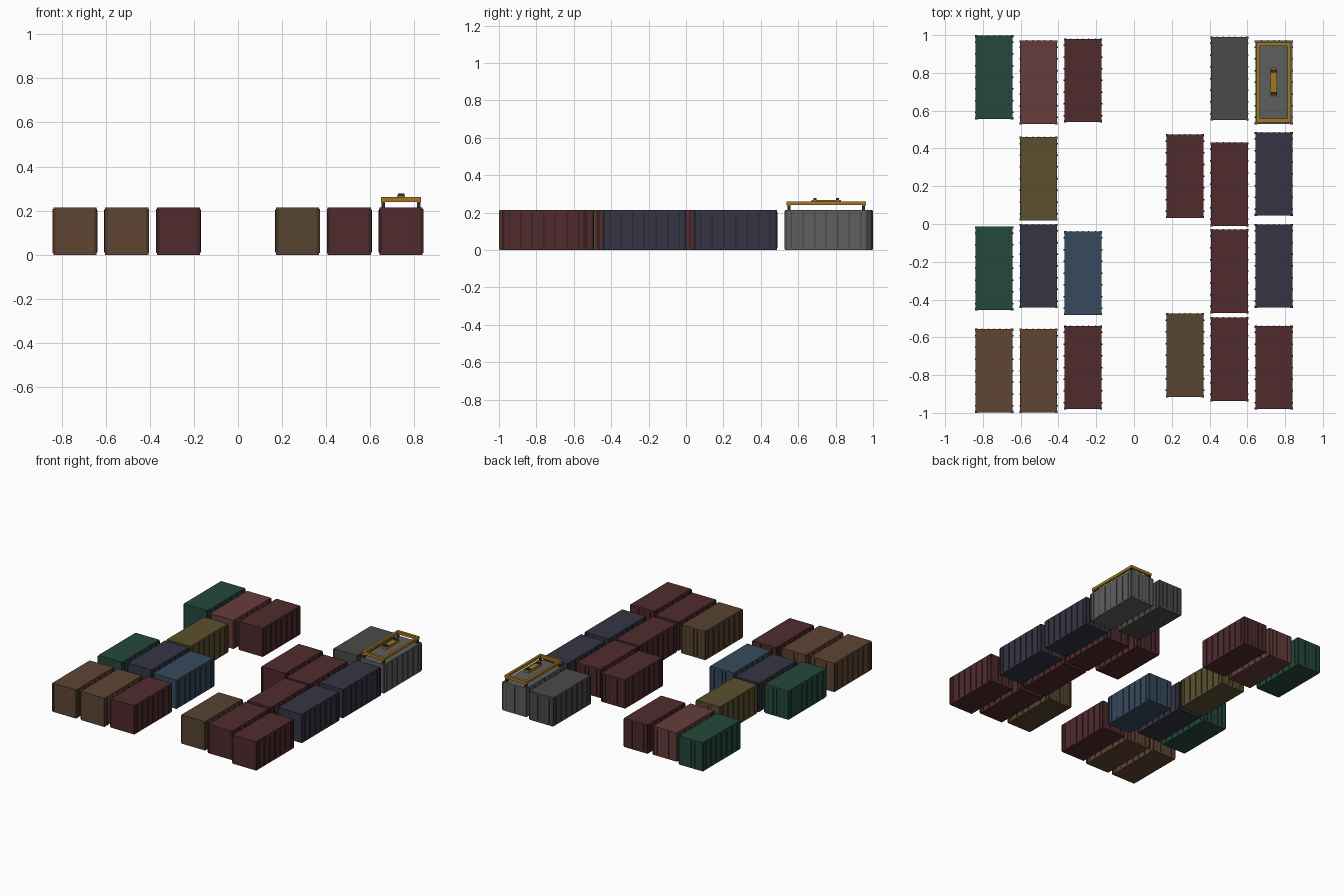
import bpy, bmesh
from mathutils import Matrix, Vector

if "Cube" in bpy.data.objects:
    bpy.data.objects.remove(bpy.data.objects["Cube"])

W, L, H = 0.196, 0.441, 0.215   # container body size


def material(name, rgb):
    m = bpy.data.materials.new(name)
    m.diffuse_color = (*rgb, 1)
    m.use_nodes = True
    m.node_tree.nodes["Principled BSDF"].inputs["Base Color"].default_value = m.diffuse_color
    return m


def add_box(bm, centre, size, slot=0):
    made = bmesh.ops.create_cube(bm, size=1, matrix=Matrix.Translation(Vector(centre)) @ Matrix.Diagonal((*size, 1)))
    for f in {f for v in made["verts"] for f in v.link_faces}:
        f.material_index = slot


def finish(bm, name, mats):
    me = bpy.data.meshes.new(name)
    bm.to_mesh(me)
    bm.free()
    for m in mats:
        me.materials.append(m)
    return me


def place(name, me, loc=(0, 0, 0)):
    ob = bpy.data.objects.new(name, me)
    ob.location = loc
    bpy.context.collection.objects.link(ob)
    return ob


def container_mesh(name, rgb):
    paint = material(name + "_paint", rgb)
    trim = material(name + "_trim", [c * 0.6 for c in rgb])
    bm = bmesh.new()
    add_box(bm, (0, 0, H / 2), (W, L, H))
    # vertical ribs along both long sides
    for s in (-1, 1):
        for i in range(7):
            add_box(bm, (s * W / 2, (i - 3) * 0.062, H / 2), (0.008, 0.008, H - 0.024), 1)
        # corner posts
        for e in (-1, 1):
            add_box(bm, (s * (W / 2 - 0.004), e * (L / 2 - 0.004), H / 2), (0.014, 0.012, H - 0.014), 1)
    # door seam and lock rods on the back end
    for x in (-0.065, -0.03, 0, 0.03, 0.065):
        add_box(bm, (x, L / 2, H / 2), (0.005, 0.005, H - 0.024), 1)
    return finish(bm, name, [paint, trim])


COLOURS = {
    "green": (0.018, 0.065, 0.045),
    "rose": (0.135, 0.046, 0.046),
    "maroon": (0.08, 0.024, 0.027),
    "olive": (0.105, 0.078, 0.027),
    "navy": (0.034, 0.036, 0.057),
    "blue": (0.038, 0.068, 0.11),
    "brown": (0.115, 0.060, 0.033),
    "tan": (0.092, 0.056, 0.028),
    "grey": (0.068, 0.068, 0.066),
    "silver": (0.11, 0.115, 0.112),
}
# x of each row of stacks: (colour, y) of its containers
LAYOUT = {
    -0.74: [("green", 0.777), ("green", -0.235), ("brown", -0.777)],
    -0.505: [("rose", 0.75), ("olive", 0.24), ("navy", -0.222), ("brown", -0.777)],
    -0.27: [("maroon", 0.76), ("blue", -0.26), ("maroon", -0.76)],
    0.27: [("maroon", 0.253), ("tan", -0.695)],
    0.505: [("grey", 0.77), ("maroon", 0.21), ("maroon", -0.25), ("maroon", -0.716)],
    0.74: [("silver", 0.75), ("navy", 0.265), ("navy", -0.222), ("maroon", -0.76)],
}
meshes = {k: container_mesh(k + "_container", c) for k, c in COLOURS.items()}
for x, row in LAYOUT.items():
    for colour, y in row:
        place(colour + "_container", meshes[colour], (x, y, 0))

# lifting spreader on the silver container
gold = material("spreader_gold", (0.36, 0.19, 0.015))
dark = material("dark_steel", (0.03, 0.03, 0.03))
spot = (0.74, 0.75, 0)

bm = bmesh.new()
for s in (-1, 1):
    add_box(bm, (s * 0.082, 0, 0.25), (0.018, 0.424, 0.02))
    add_box(bm, (0, s * 0.202, 0.25), (0.182, 0.02, 0.022))
place("spreader_frame", finish(bm, "spreader_frame", [gold]), spot)

bm = bmesh.new()
for sx in (-1, 1):
    for sy in (-1, 1):
        add_box(bm, (sx * 0.08, sy * 0.2, 0.2265), (0.016, 0.016, 0.027))
place("spreader_locks", finish(bm, "spreader_locks", [dark]), spot)

bm = bmesh.new()
add_box(bm, (0, 0, 0.26), (0.036, 0.156, 0.018))
place("spreader_headblock", finish(bm, "spreader_headblock", [gold]), spot)

bm = bmesh.new()
for s in (-1, 1):
    add_box(bm, (0, s * 0.06, 0.271), (0.03, 0.018, 0.014))
place("headblock_sheaves", finish(bm, "headblock_sheaves", [dark]), spot)
